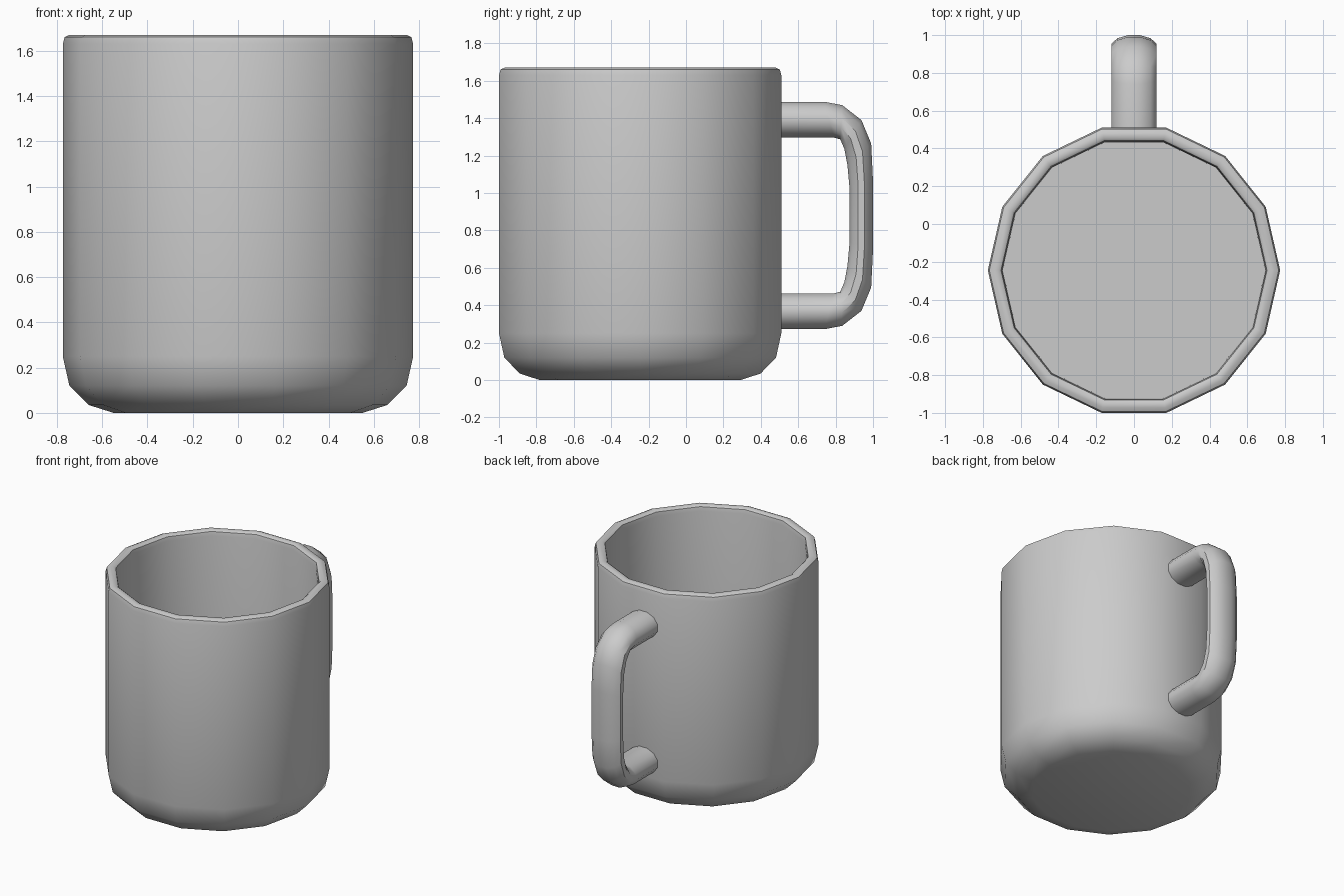
import bpy, bmesh, math

if "Cube" in bpy.data.objects:
    bpy.data.objects.remove(bpy.data.objects["Cube"])

CY = -0.245      # body axis
SIDES = 14


def finish(name, rings, caps=True):
    """Skin a list of point rings into a smooth-shaded object."""
    bm = bmesh.new()
    loops = [[bm.verts.new(p) for p in ring] for ring in rings]
    n = len(loops[0])
    for a, b in zip(loops, loops[1:]):
        for i in range(n):
            j = (i + 1) % n
            bm.faces.new((a[i], a[j], b[j], b[i]))
    if caps:
        bm.faces.new(loops[0][::-1])
        bm.faces.new(loops[-1])
    bmesh.ops.recalc_face_normals(bm, faces=bm.faces)
    me = bpy.data.meshes.new(name)
    bm.to_mesh(me)
    bm.free()
    ob = bpy.data.objects.new(name, me)
    bpy.context.collection.objects.link(ob)
    bpy.ops.object.select_all(action='DESELECT')
    ob.select_set(True)
    bpy.context.view_layer.objects.active = ob
    bpy.ops.object.shade_smooth_by_angle(angle=math.radians(40))
    return ob


# Cup: outer wall up, over the rounded rim, down inside to the floor
profile = [(0.55, 0), (0.66, 0.035), (0.745, 0.12), (0.774, 0.25),
           (0.774, 1.63), (0.766, 1.66), (0.745, 1.67),
           (0.718, 1.67), (0.704, 1.66), (0.698, 1.63), (0.695, 0.1)]


def circle(r, z):
    return [(r * math.cos(t), CY + r * math.sin(t), z)
            for t in (2 * math.pi * i / SIDES for i in range(SIDES))]


finish("cup", [circle(r, z) for r, z in profile])

# Handle: (outer y, z, inner y, z) pairs for the upper half, mirrored below
MID = 0.88
half = [(0.47, 1.488, 0.47, 1.297), (0.74, 1.488, 0.79, 1.297),
        (0.835, 1.47, 0.825, 1.287), (0.938, 1.39, 0.847, 1.235),
        (0.99, 1.265, 0.863, 1.15), (1.0, 1.06, 0.875, 1.02)]
path = half + [(a, 2 * MID - b, c, 2 * MID - d) for a, b, c, d in half[::-1]]


def section(oy, oz, iy, iz, n=12, width=0.12):
    k = 0.5 / math.cos(math.pi / n)
    ring = []
    for i in range(n):
        t = 2 * math.pi * (i + 0.5) / n
        c = k * math.cos(t)
        ring.append((width * math.sin(t) / math.cos(math.pi / n),
                     (oy + iy) / 2 + c * (oy - iy),
                     (oz + iz) / 2 + c * (oz - iz)))
    return ring


finish("handle", [section(*p) for p in path])
